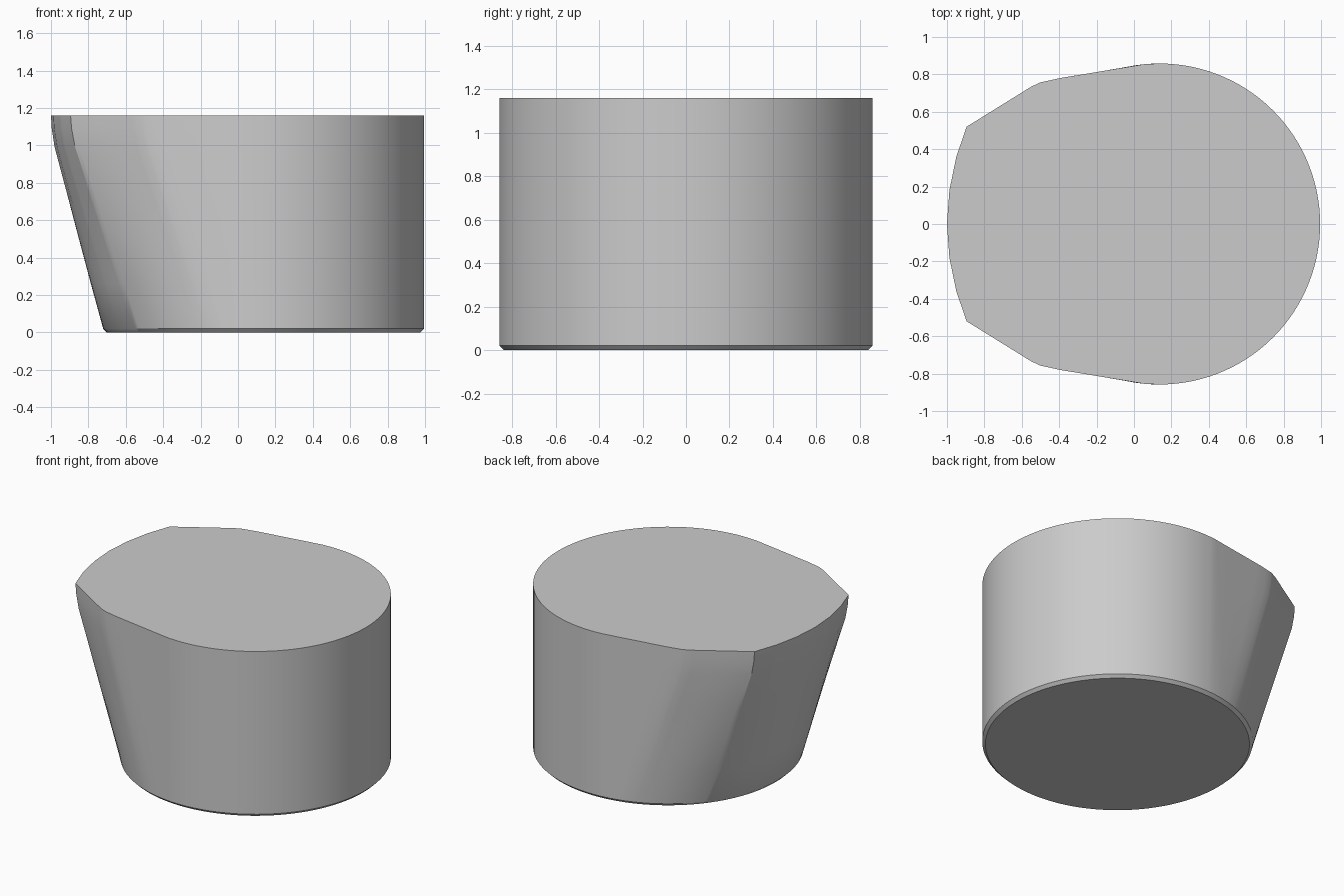
import bpy, bmesh, math

cube = bpy.data.objects.get("Cube")
if cube:
    bpy.data.objects.remove(cube, do_unlink=True)

CENTRE, RADIUS, HEIGHT = 0.137, 0.858, 1.16
BEVEL = 0.02

# Half outline of the flared rim: angle around the base, rim x, rim y
SPOUT = [(90, CENTRE, RADIUS), (94, 0.06, 0.855), (98, -0.02, 0.842),
         (106, -0.396, 0.78), (110, -0.5, 0.757), (113, -0.55, 0.734),
         (116, -0.6, 0.703), (143, -0.895, 0.52), (155, -0.95, 0.36),
         (168, -0.987, 0.18), (180, -1.0, 0.0)]

# Wall levels: height, how far the wall has moved from base to rim
LEVELS = [(BEVEL, 0), (0.26, 0.235), (0.5, 0.465), (0.75, 0.7),
          (0.99, 0.93), (1.09, 0.985), (HEIGHT, 1)]


def base_point(angle, radius=RADIUS):
    a = math.radians(angle)
    return CENTRE + radius * math.cos(a), radius * math.sin(a)


def rim_point(angle):
    """Round on the right side, pulled out into a spout on the left."""
    mirrored = angle > 180
    a = 360 - angle if mirrored else angle
    x, y = base_point(a)
    for (a0, x0, y0), (a1, x1, y1) in zip(SPOUT, SPOUT[1:]):
        if a0 <= a <= a1:
            t = (a - a0) / (a1 - a0)
            x, y = x0 + t * (x1 - x0), y0 + t * (y1 - y0)
    return x, -y if mirrored else y


# Angles include the spout corners so that they stay crisp
angles = sorted(set(range(0, 360, 3)) | {a for a, _, _ in SPOUT}
                | {360 - a for a, _, _ in SPOUT})

bm = bmesh.new()
rings = [[bm.verts.new((*base_point(a, RADIUS - BEVEL), 0)) for a in angles]]
for z, t in LEVELS:
    ring = []
    for a in angles:
        (bx, by), (rx, ry) = base_point(a), rim_point(a)
        ring.append(bm.verts.new((bx + t * (rx - bx), by + t * (ry - by), z)))
    rings.append(ring)

# Walls between rings, then flat bottom and top
n = len(angles)
for low, high in zip(rings, rings[1:]):
    for i in range(n):
        j = (i + 1) % n
        bm.faces.new((low[i], low[j], high[j], high[i]))
bm.faces.new(rings[0][::-1])
bm.faces.new(rings[-1])
bmesh.ops.recalc_face_normals(bm, faces=bm.faces[:])

mesh = bpy.data.meshes.new("spouted_cup")
bm.to_mesh(mesh)
bm.free()
cup = bpy.data.objects.new("spouted_cup", mesh)
bpy.context.collection.objects.link(cup)

# Plain grey finish
grey = bpy.data.materials.new("light_grey")
grey.use_nodes = True
colour = (0.6, 0.6, 0.6, 1)
grey.diffuse_color = colour
grey.node_tree.nodes["Principled BSDF"].inputs["Base Color"].default_value = colour
mesh.materials.append(grey)

bpy.ops.object.select_all(action="DESELECT")
cup.select_set(True)
bpy.context.view_layer.objects.active = cup
bpy.ops.object.shade_smooth_by_angle(angle=math.radians(30))
